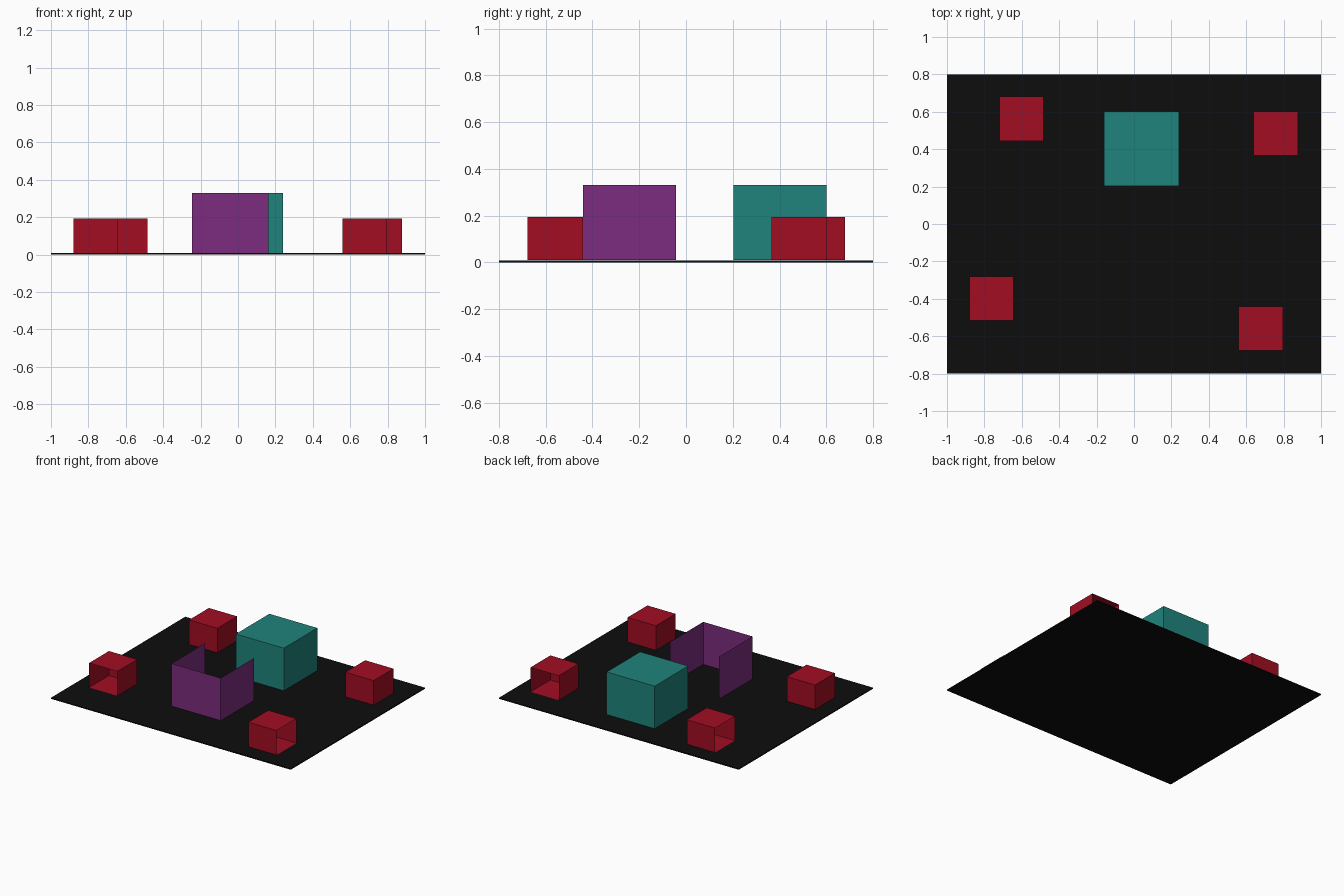
import bpy
import bmesh
from mathutils import Vector

if "Cube" in bpy.data.objects:
    bpy.data.objects.remove(bpy.data.objects["Cube"])


def material(name, color):
    mat = bpy.data.materials.new(name)
    mat.diffuse_color = (*color, 1)
    mat.use_nodes = True
    mat.node_tree.nodes["Principled BSDF"].inputs["Base Color"].default_value = mat.diffuse_color
    return mat


def box(name, lo, hi, mat, open_sides=()):
    """Thin-walled box between two corners, with the faces along open_sides removed."""
    lo, hi = Vector(lo), Vector(hi)
    bm = bmesh.new()
    bmesh.ops.create_cube(bm, size=1)
    bm.normal_update()
    gone = [f for f in bm.faces if any(f.normal.dot(Vector(d)) > 0.9 for d in open_sides)]
    bmesh.ops.delete(bm, geom=gone, context='FACES_ONLY')
    bmesh.ops.scale(bm, vec=hi - lo, verts=bm.verts)
    bmesh.ops.translate(bm, vec=(lo + hi) / 2, verts=bm.verts)
    mesh = bpy.data.meshes.new(name)
    bm.to_mesh(mesh)
    bm.free()
    mesh.materials.append(mat)
    obj = bpy.data.objects.new(name, mesh)
    bpy.context.collection.objects.link(obj)
    return obj


black = material("floor_black", (0.004, 0.004, 0.004))
red = material("booth_red", (0.36, 0.004, 0.016))
teal = material("garden_teal", (0.014, 0.23, 0.2))
purple = material("social_purple", (0.2, 0.025, 0.21))

FLOOR_TOP = 0.008
BASE = 0.0095

# Exhibition floor slab
box("floor", (-1, -0.8, 0), (1, 0.8, FLOOR_TOP), black)

# Closed central block
box("garden_block", (-0.16, 0.203, BASE), (0.24, 0.602, 0.33), teal)

# Three-walled social area: no roof, floor or back
box("social_area_walls", (-0.247, -0.44, BASE), (0.164, -0.043, 0.33), purple,
    [(0, 0, 1), (0, 0, -1), (0, 1, 0)])

# Four booths, each open on one side: low corner and opening direction
SIZE = 0.236
booths = [
    ("booth_back_left", -0.72, 0.445, (-1, 0, 0)),
    ("booth_back_right", 0.64, 0.365, (0, 1, 0)),
    ("booth_front_left", -0.88, -0.517, (0, -1, 0)),
    ("booth_front_right", 0.56, -0.677, (1, 0, 0)),
]
for name, x, y, opening in booths:
    box(name, (x, y, BASE), (x + SIZE, y + SIZE, 0.194), red, [opening])
